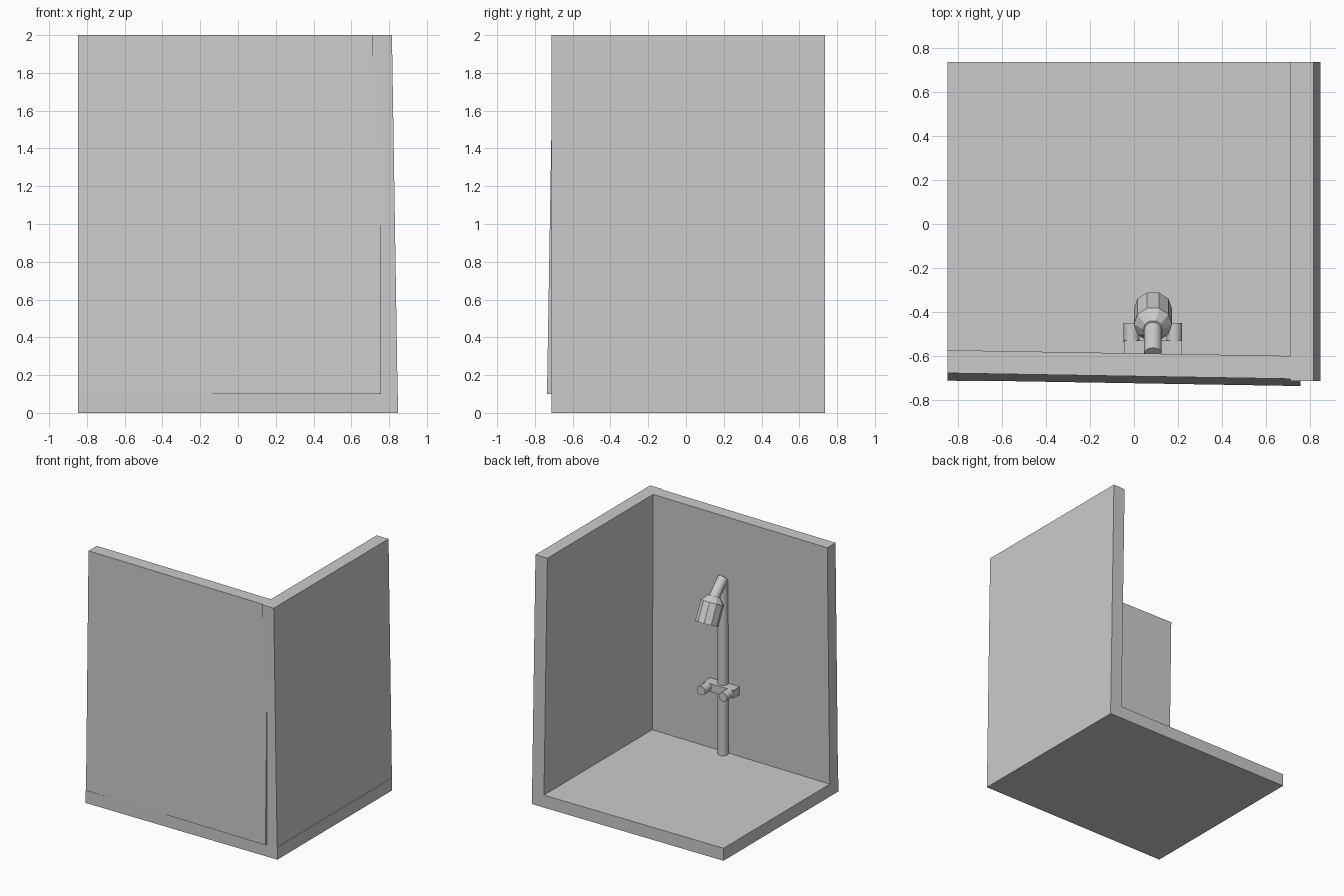
import bpy, bmesh, math
from mathutils import Vector, Matrix

if "Cube" in bpy.data.objects:
    bpy.data.objects.remove(bpy.data.objects["Cube"])

CX = 0.086  # x position of the shower fittings


def finish(name, bm, smooth=False):
    bmesh.ops.recalc_face_normals(bm, faces=bm.faces)
    me = bpy.data.meshes.new(name)
    bm.to_mesh(me)
    bm.free()
    ob = bpy.data.objects.new(name, me)
    bpy.context.collection.objects.link(ob)
    if smooth:
        bpy.ops.object.select_all(action='DESELECT')
        ob.select_set(True)
        bpy.context.view_layer.objects.active = ob
        bpy.ops.object.shade_smooth_by_angle(angle=math.radians(40))
    return ob


def box(name, lo, hi, skew=lambda v: Vector((0, 0, 0))):
    bm = bmesh.new()
    bmesh.ops.create_cube(bm, size=1)
    lo, hi = Vector(lo), Vector(hi)
    for v in bm.verts:
        v.co = (lo + hi) / 2 + v.co * (hi - lo)
        v.co += skew(v.co)
    return finish(name, bm)


def tube(name, rings, sides=16, smooth=True):
    """Capped tube through (centre, radius) rings along one straight axis."""
    bm = bmesh.new()
    axis = (Vector(rings[-1][0]) - Vector(rings[0][0])).normalized()
    ref = Vector((1, 0, 0))
    side = axis.cross(ref).normalized()
    loops = []
    for c, r in rings:
        loops.append([bm.verts.new(Vector(c) + r * (math.cos(a) * ref + math.sin(a) * side))
                      for a in (2 * math.pi * i / sides for i in range(sides))])
    for a, b in zip(loops, loops[1:]):
        for i in range(sides):
            j = (i + 1) % sides
            bm.faces.new((a[i], a[j], b[j], b[i]))
    bm.faces.new(loops[0])
    bm.faces.new(loops[-1])
    return finish(name, bm, smooth)


# Floor slab
box("floor", (-0.847, -0.713, 0), (0.847, 0.736, 0.1))

# Side wall, leaning slightly inwards towards the top
box("side_wall", (0.74, -0.713, 0.1), (0.845, 0.736, 2.0),
    lambda v: Vector((-0.03 * (v.z - 0.1) / 1.9, 0, 0)))

# Front wall, leaning inwards and slightly turned
box("front_wall", (-0.847, -0.709, 0.1), (0.757, -0.605, 2.0),
    lambda v: Vector((0, 0.032 * (v.z - 0.1) / 1.9 - 0.027 * (v.x + 0.847) / 1.604, 0)))

# Riser pole and slanted arm
tube("riser_pole", [((CX, -0.59, 0.1), 0.04), ((CX, -0.59, 1.48), 0.04)])
tube("shower_arm", [((CX, -0.59, 1.505), 0.04), ((CX, -0.465, 1.38), 0.04)])

# Ten-sided shower head with tapered shoulder
tube("shower_head", [((CX, -0.478, 1.402), 0.045), ((CX, -0.456, 1.358), 0.087),
                     ((CX, -0.385, 1.215), 0.087)], sides=10, smooth=False)

# Tap body and two knobs
box("tap_body", (CX - 0.132, -0.615, 0.597), (CX + 0.132, -0.53, 0.663))
for label, s in (("left", -1), ("right", 1)):
    x = CX + s * 0.097
    tube(label + "_tap_knob", [((x, -0.54, 0.63), 0.036), ((x, -0.45, 0.63), 0.036)])
